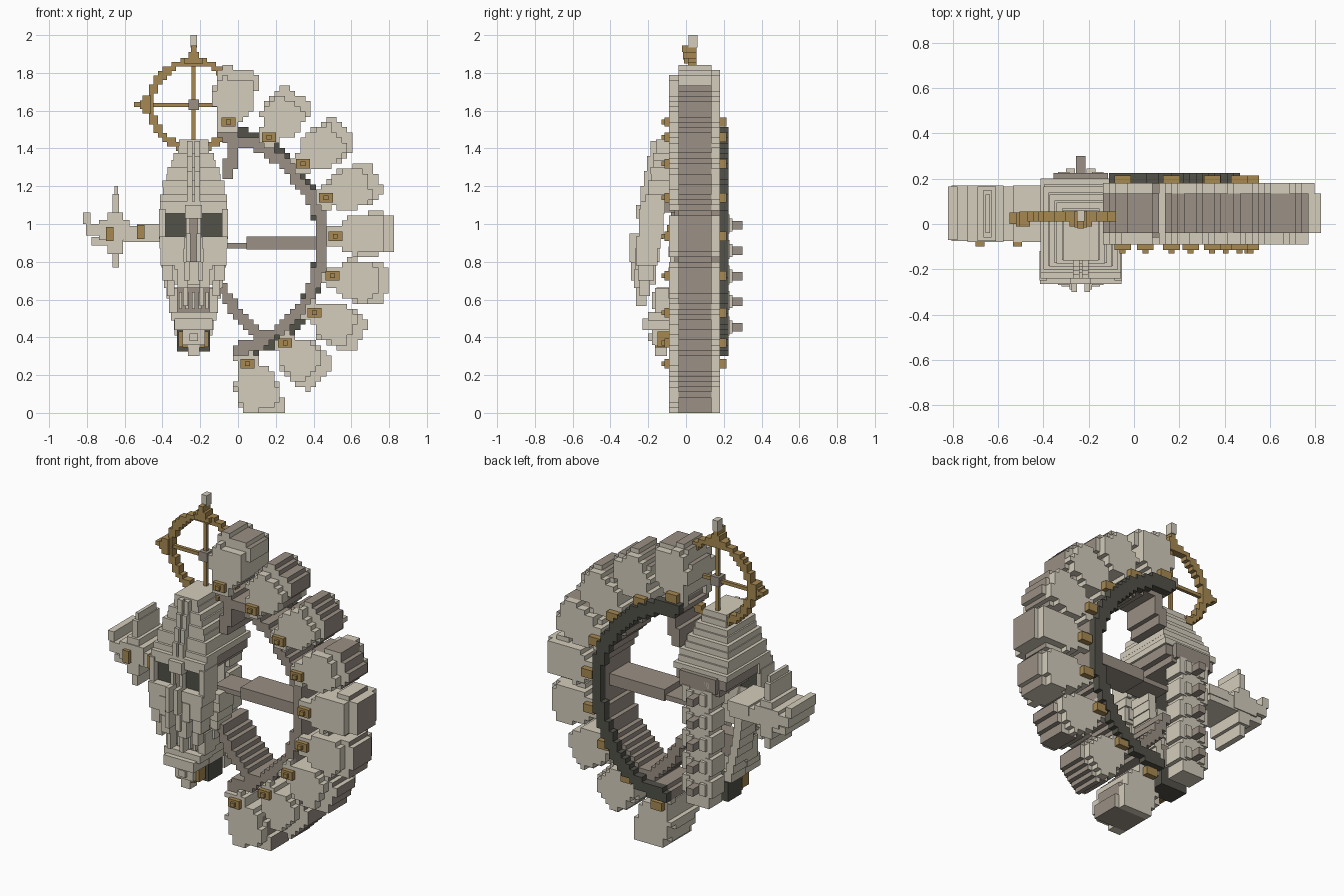
import bpy, bmesh, math
from mathutils import Vector

if "Cube" in bpy.data.objects:
    bpy.data.objects.remove(bpy.data.objects["Cube"])

CELL = 0.0275
HX = -0.235                     # centre line of the head


def colour(name, r, g, b):
    m = bpy.data.materials.new(name)
    m.diffuse_color = (r, g, b, 1)
    m.use_nodes = True
    m.node_tree.nodes["Principled BSDF"].inputs["Base Color"].default_value = m.diffuse_color
    return m


BONE = colour("bone", 0.66, 0.61, 0.505)
TAUPE = colour("taupe", 0.325, 0.28, 0.235)
DARK = colour("dark_iron", 0.085, 0.083, 0.066)
GOLD = colour("gold", 0.385, 0.25, 0.085)


def finish(name, bm, *mats):
    me = bpy.data.meshes.new(name)
    bm.normal_update()
    bm.to_mesh(me)
    bm.free()
    for m in mats:
        me.materials.append(m)
    ob = bpy.data.objects.new(name, me)
    bpy.context.collection.objects.link(ob)
    return ob


def blocks(name, mat, boxes, mirror=False):
    """Boxes given as x0,x1,y0,y1,z0,z1 with x measured from the head line."""
    bm = bmesh.new()
    if mirror:
        boxes = list(boxes) + [(-b[1], -b[0]) + tuple(b[2:]) for b in boxes]
    for x0, x1, y0, y1, z0, z1 in boxes:
        r = bmesh.ops.create_cube(bm, size=1)
        for v in r["verts"]:
            v.co = Vector((HX + (x0 + x1) / 2 + v.co.x * (x1 - x0),
                           (y0 + y1) / 2 + v.co.y * (y1 - y0),
                           (z0 + z1) / 2 + v.co.z * (z1 - z0)))
    return finish(name, bm, mat)


def stepped(name, inside, y0, y1, mats, cell=CELL, rim=None):
    """Blocky slab: every x,z cell that passes inside() is filled from y0 to y1."""
    n = int(1 / cell) + 1
    filled = {(i, k) for i in range(-n, n) for k in range(0, 2 * n)
              if inside((i + .5) * cell, (k + .5) * cell)}
    bm, cache = bmesh.new(), {}

    def vert(i, k, y):
        if (i, k, y) not in cache:
            cache[i, k, y] = bm.verts.new((i * cell, y, k * cell))
        return cache[i, k, y]

    for i, k in filled:
        c = [(i, k), (i + 1, k), (i + 1, k + 1), (i, k + 1)]
        bm.faces.new([vert(*p, y0) for p in c])
        bm.faces.new([vert(*p, y1) for p in reversed(c)])
        for s, (di, dk) in enumerate([(0, -1), (1, 0), (0, 1), (-1, 0)]):
            if (i + di, k + dk) not in filled:
                a, b = c[s], c[(s + 1) % 4]
                f = bm.faces.new([vert(*a, y0), vert(*a, y1), vert(*b, y1), vert(*b, y0)])
                if rim and rim[0] * di + rim[1] * dk > 0.3:
                    u = ((i + .5) * cell - rim[2]) * rim[0] + ((k + .5) * cell - rim[3]) * rim[1]
                    f.material_index = int(u > .1)      # outer end only
    return finish(name, bm, *mats)


def near_path(r, *paths):
    segs = [(Vector(a), Vector(b)) for p in paths for a, b in zip(p, p[1:])]

    def test(x, z):
        p = Vector((x, z))
        for a, b in segs:
            d = b - a
            t = max(0, min(1, (p - a).dot(d) / d.length_squared))
            if (p - a - d * t).length < r:
                return True
        return False
    return test


def lerp(z, table):
    for (za, a), (zb, b) in zip(table, table[1:]):
        if z <= zb:
            return a + (b - a) * (z - za) / (zb - za)
    return table[-1][1]


# armour segments fanning out round the ring: clasp x, z, outward angle, length
SEGMENTS = [(-.05, 1.54, 78, .285), (.165, 1.46, 56, .275), (.345, 1.32, 38, .29),
            (.465, 1.14, 20, .295), (.515, .935, 4, .315), (.5, .725, -11, .295),
            (.405, .53, -27, .28), (.25, .37, -46, .27), (.05, .26, -70, .31)]


def plate(cx, cz, ang, u0, u1, wide):
    c, s = math.cos(ang), math.sin(ang)

    def test(x, z):
        u = (x - cx) * c + (z - cz) * s
        v = abs((z - cz) * c - (x - cx) * s)
        if not u0 < u < u1:
            return False
        return v < lerp(u, [(-.06, .05), (.03, .06), (.08, wide), (u1 - .05, wide), (u1, wide * .75)])
    return test


for n, (cx, cz, deg, ln) in enumerate(SEGMENTS, 1):
    a = math.radians(deg)
    rim = (math.cos(a), math.sin(a), cx, cz)
    stepped(f"segment_core_{n}", plate(cx, cz, a, -.02, ln, .111), -.04, .135, (BONE, TAUPE), rim=rim)
    stepped(f"segment_front_{n}", plate(cx, cz, a, -.05, ln - .055, .105), -.09, -.04, (BONE,))
    stepped(f"segment_back_{n}", plate(cx, cz, a, -.05, ln - .025, .105), .135, .18, (BONE,))
    x = cx - HX
    blocks(f"clasp_{n}", GOLD, [(x - .037, x + .037, -.115, -.09, cz - .025, cz + .025),
                                (x - .013, x + .013, -.13, -.115, cz - .012, cz + .012),
                                (x - .037, x + .037, .18, .215, cz - .025, cz + .025)])

# inner ring, back ring and cross plank
stepped("inner_ring", near_path(.03, [(-.05, 1.27), (-.02, 1.44), (.08, 1.43), (.22, 1.34), (.35, 1.2),
                                      (.43, 1.04), (.445, .9), (.43, .76), (.37, .6), (.27, .48),
                                      (.14, .39), (.0, .52), (-.08, .65)],
                                [(-.02, 1.44), (-.07, 1.48)], [(.14, .39), (.08, .35), (-.01, .34)]),
        -.06, .178, (TAUPE,))
stepped("back_ring", near_path(.036, [(-.08, 1.48), (.03, 1.465), (.16, 1.41), (.29, 1.3), (.39, 1.15),
                                      (.445, 1), (.445, .85), (.405, .67), (.32, .5), (.2, .39),
                                      (.08, .34), (0, .335)]), .178, .225, (DARK,))
blocks("cross_plank", TAUPE, [(.28, .66, -.04, .14, .865, .935), (.1, .28, -.03, .13, .87, .9)])


# halo wheel with spokes, spikes, hub and finial
def halo(x, z):
    return .21 < math.hypot(x - HX, z - 1.63) < .248


stepped("halo_rim", halo, .01, .055, (GOLD,), cell=.0235)
blocks("halo_spokes", GOLD, [(-.01, .01, .02, .04, 1.4, 1.88), (-.25, .23, .02, .04, 1.62, 1.64)])
spikes = [(-.05, .05, -.01, .055, 1.85, 1.88), (-.028, .028, -.015, .055, 1.87, 1.91),
          (-.014, .014, -.02, .055, 1.91, 1.945), (-.27, -.225, -.01, .055, 1.585, 1.68),
          (-.285, -.26, -.01, .05, 1.61, 1.655), (-.315, -.28, 0, .05, 1.62, 1.645)]
blocks("halo_spikes", GOLD, spikes)
blocks("halo_hub", TAUPE, [(-.028, .028, 0, .06, 1.604, 1.66)])
blocks("halo_finial", BONE, [(-.017, .017, .012, .06, 1.935, 2.0)])

# cranium: stacked shrinking layers, alternately set back
WIDTH = [(1.12, .178), (1.2, .162), (1.3, .125), (1.38, .088), (1.45, .066)]
layers = []
for i in range(9):
    z = 1.12 + i * .0365
    w, t = lerp(z, WIDTH), i / 8
    d = .008 * (i % 2)
    layers.append((-w + d, w - d, -.215 + .055 * t + d, .2 - .14 * t - d, z, z + .0365))
blocks("cranium", BONE, layers)
blocks("cranium_ridge", BONE, [(.006, .035, -.24 + .017 * i, -.15, 1.12 + .08 * i, 1.2 + .08 * i)
                               for i in range(4)], mirror=True)
blocks("cranium_base", TAUPE, [(-.165, .165, -.11, .19, 1.06, 1.12), (-.13, .13, -.08, .2, 1.02, 1.06)])

# face mask leaning forward: brow, temples, cheeks, prongs and eyes
blocks("brow", BONE, [(-.178, .178, -.24, -.11, 1.055, 1.12), (-.045, .045, -.265, -.2, 1.03, 1.1)])
blocks("eyes", DARK, [(.038, .15, -.215, -.14, .935, 1.055)], mirror=True)
blocks("nose_bridge", TAUPE, [(-.03, .03, -.23, -.14, .8, 1.06)])
blocks("nasal_bars", BONE, [(.02, .04, -.25, -.15, .94, 1.06)], mirror=True)
blocks("cheeks", BONE, [(.15, .182, -.25, -.12, .92, 1.08), (.045, .18, -.265, -.135, .87, .935),
                        (.10, .175, -.265, -.15, .78, .87), (.11, .165, -.255, -.17, .7, .78),
                        (.1, .14, -.245, -.19, .62, .7)], mirror=True)
blocks("nose_prongs", BONE, [(.016, .04, -.3, -.2, .80, .95), (.022, .05, -.29, -.2, .7, .8),
                             (.03, .085, -.275, -.2, .66, .76), (.05, .1, -.27, -.18, .76, .87),
                             (.03, .055, -.265, -.21, .565, .7)], mirror=True)
blocks("mask_backing", BONE, [(-.12, .12, -.2, -.16, .68, .8), (-.15, .15, -.18, -.14, .8, .93)])

# jaw: tapering side plates, teeth and chin
jaw = []
for i in range(8):
    z = .44 + i * .055
    w = lerp(z, [(.44, .105), (.55, .13), (.65, .155), (.75, .17), (.9, .178)])
    jaw.append((w - .05, w, -.085 - .008 * (i % 2), .05, z, z + .055))
blocks("jaw_sides", BONE, jaw, mirror=True)
blocks("gums", TAUPE, [(-.12, .12, -.155, -.06, .53, .665)])
blocks("teeth", BONE, [(x - .008, x + .008, -.18, -.15, .55, .64)
                       for x in (-.07, -.035, 0, .035, .07)])
blocks("tusk_guards", BONE, [(.085, .13, -.165, -.06, .53, .66)], mirror=True)
blocks("chin", BONE, [(-.12, .12, -.2, -.08, .49, .535), (-.1, .1, -.23, -.08, .44, .5),
                      (-.06, .06, -.18, -.06, .36, .44), (-.022, .022, -.2, -.1, .38, .42),
                      (-.03, .03, -.165, -.1, .3, .36)])
blocks("chin_trim", GOLD, [(.06, .08, -.15, -.09, .35, .43), (.03, .06, -.165, -.08, .345, .362)], mirror=True)
blocks("throat_block", DARK, [(-.088, .088, -.07, .06, .325, .44)])

# spine: column with side vertebrae and rear spikes
blocks("spine_column", BONE, [(-.075, .075, .1, .225, .34, 1.1)])
verts, rear = [], []
for i in range(5):
    z = .41 + .135 * i
    verts += [(.05, .1, .11, .23, z, z + .1), (.025, .065, .15, .245, z + .01, z + .08)]
    rear.append((-.022, .022, .22, .3, z + .02, z + .065))
blocks("vertebrae", BONE, verts, mirror=True)
blocks("spine_spikes", TAUPE, rear)
blocks("spine_collar", TAUPE, [(-.12, .12, .17, .225, 1.04, 1.13)])

# side arm: stepped beam with an upright fin and its clasps
blocks("side_arm", BONE, [(-.37, -.17, -.075, .165, .905, .99), (-.5, -.34, -.08, .17, .915, 1.02),
                          (-.57, -.48, -.075, .17, .94, 1.0), (-.585, -.545, -.07, .165, 1.0, 1.06),
                          (-.54, -.40, -.07, .16, .885, .93), (-.30, -.16, -.08, .17, .94, 1.0)])
blocks("side_fin", BONE, [(-.43, -.395, -.06, .15, .77, 1.16), (-.42, -.40, -.04, .13, 1.16, 1.2),
                          (-.455, -.375, -.075, .165, .84, 1.06)])
blocks("side_clasps", GOLD, [(-.465, -.425, -.1, -.075, .91, .985), (-.3, -.26, -.1, -.075, .92, .995)])
